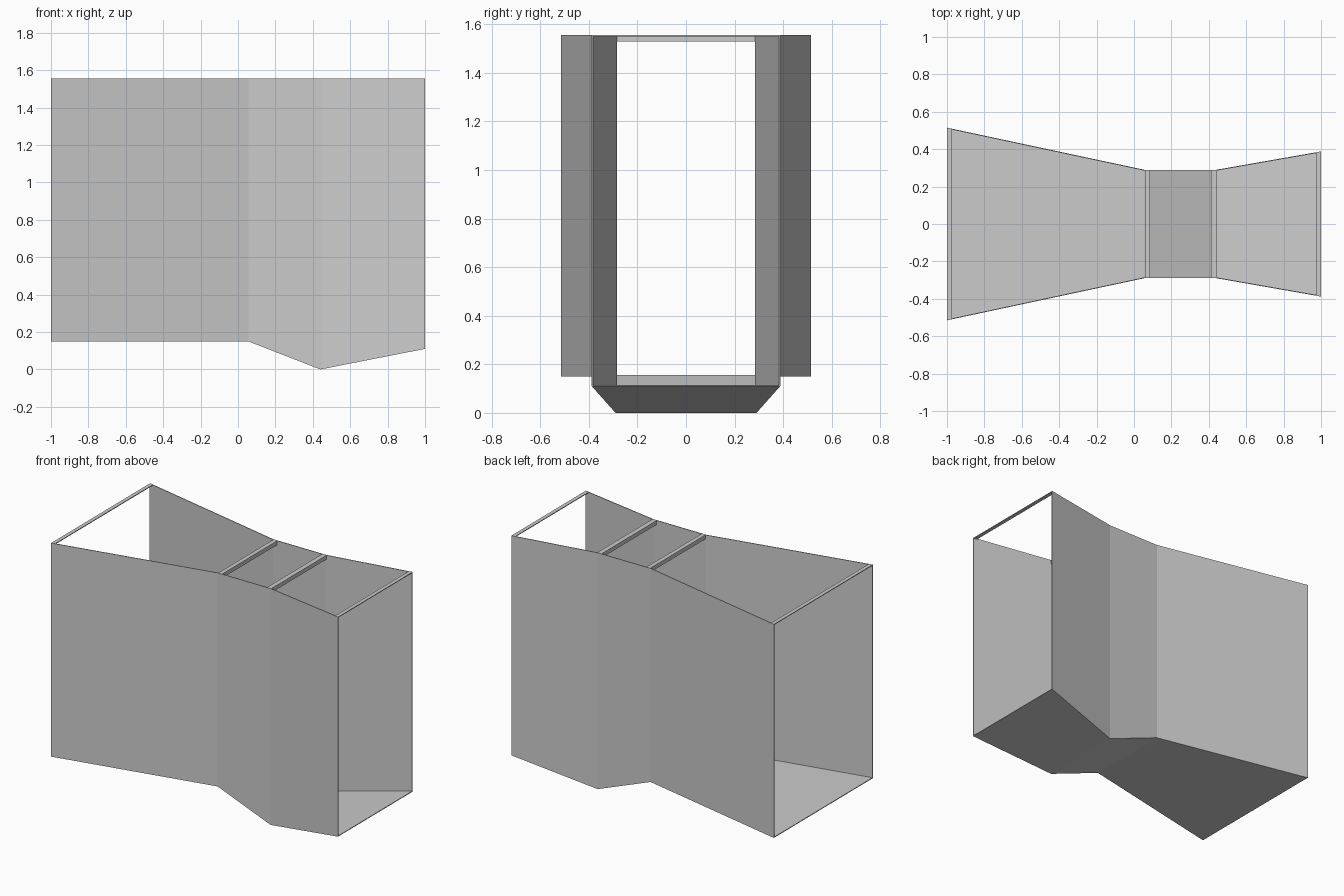
import bpy

if "Cube" in bpy.data.objects:
    bpy.data.objects.remove(bpy.data.objects["Cube"])

T = 0.005      # sheet thickness
TOP = 1.555
# stations along the flume: x, half width, floor height
ST = [(-1.0, 0.515, 0.15), (0.055, 0.29, 0.15), (0.44, 0.29, 0.0), (1.0, 0.388, 0.11)]


def make(name, verts, faces):
    me = bpy.data.meshes.new(name)
    me.from_pydata(verts, [], faces)
    ob = bpy.data.objects.new(name, me)
    bpy.context.collection.objects.link(ob)
    return ob


def sheet(name, loops):
    """Closed solid lofted through four-point sections."""
    verts = [p for l in loops for p in l]
    n = len(loops)
    faces = [(3, 2, 1, 0), tuple(4 * (n - 1) + k for k in range(4))]
    for i in range(n - 1):
        for k in range(4):
            a, b = 4 * i + k, 4 * i + (k + 1) % 4
            faces.append((a, b, b + 4, a + 4))
    ob = make(name, verts, faces)
    bpy.context.view_layer.objects.active = ob
    bpy.ops.object.mode_set(mode='EDIT')
    bpy.ops.mesh.select_all(action='SELECT')
    bpy.ops.mesh.normals_make_consistent(inside=False)
    bpy.ops.object.mode_set(mode='OBJECT')
    return ob


# side walls
for name, s in (("front_wall", -1), ("back_wall", 1)):
    sheet(name, [[(x, s * w, z), (x, s * (w - T), z), (x, s * (w - T), TOP), (x, s * w, TOP)]
                 for x, w, z in ST])

# folded floor
sheet("floor", [[(x, -w + T, z), (x, w - T, z), (x, w - T, z + T), (x, -w + T, z + T)]
                for x, w, z in ST])


def brace(name, x0, x1, w0, w1, h):
    sheet(name, [[(x, -w, TOP - h), (x, w, TOP - h), (x, w, TOP), (x, -w, TOP)]
                 for x, w in ((x0, w0 - T), (x1, w1 - T))])


# flat end ties and deeper throat ties
brace("inlet_tie", -1.0, -0.975, 0.515, 0.51, T)
brace("outlet_tie", 0.975, 1.0, 0.384, 0.388, T)
brace("throat_tie_inlet", 0.058, 0.086, 0.29, 0.29, 0.027)
brace("throat_tie_outlet", 0.413, 0.444, 0.29, 0.29, 0.027)
